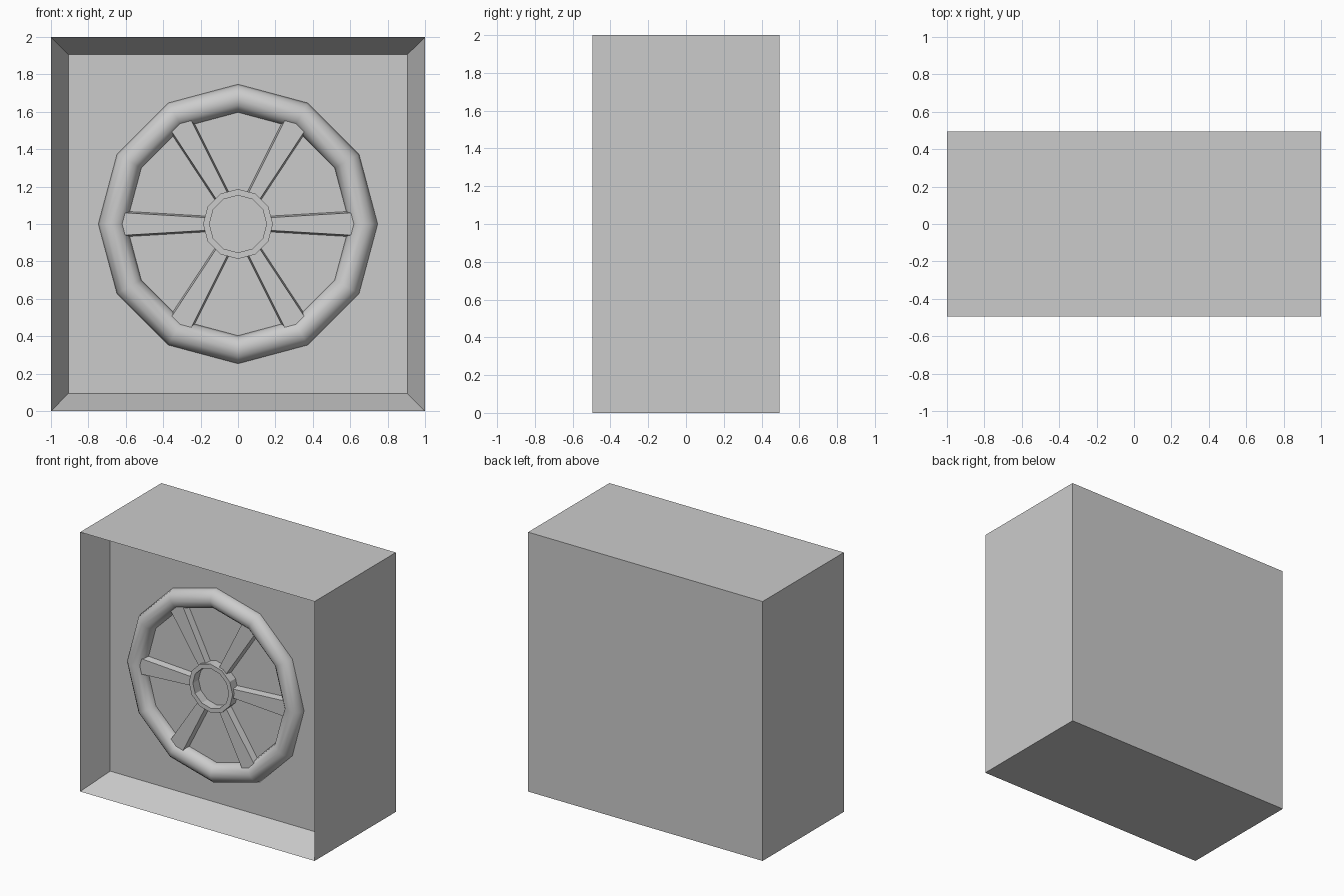
import bpy, bmesh, math
from mathutils import Matrix

cube = bpy.data.objects.get("Cube")
if cube:
    bpy.data.objects.remove(cube, do_unlink=True)

grey = bpy.data.materials.new("plain_grey")
grey.use_nodes = True
COLOR = (0.6, 0.6, 0.6, 1)
grey.diffuse_color = COLOR
grey.node_tree.nodes["Principled BSDF"].inputs["Base Color"].default_value = COLOR

HALF_DEPTH = 0.495
WALL_Y = -0.262      # back wall of the recess
RIM, TUBE = 0.672, 0.075
HUB_OUT, HUB_IN = 0.187, 0.153


def finish(name, bm):
    bmesh.ops.recalc_face_normals(bm, faces=bm.faces)
    mesh = bpy.data.meshes.new(name)
    bm.to_mesh(mesh)
    bm.free()
    mesh.materials.append(grey)
    obj = bpy.data.objects.new(name, mesh)
    bpy.context.collection.objects.link(obj)
    return obj


# Block with a square recess in its front
bm = bmesh.new()
bmesh.ops.create_cube(bm, size=2, matrix=Matrix.Translation((0, 0, 1)) @ Matrix.Diagonal((1, HALF_DEPTH, 1, 1)))
front = min(bm.faces, key=lambda f: f.calc_center_median().y)
bmesh.ops.inset_region(bm, faces=[front], thickness=0.132)
for v in front.verts:
    v.co.y = WALL_Y
finish("block", bm)


# Rings swept around the wheel axis from a closed (radius, y) profile
def ring(name, profile, sides=12):
    bm = bmesh.new()
    loops = []
    for i in range(sides):
        a = math.tau * i / sides
        loops.append([bm.verts.new((r * math.cos(a), y, 1 + r * math.sin(a))) for r, y in profile])
    n = len(profile)
    for i in range(sides):
        a, b = loops[i], loops[(i + 1) % sides]
        for j in range(n):
            k = (j + 1) % n
            bm.faces.new((a[j], a[k], b[k], b[j]))
    return finish(name, bm)


# Round-section rim half sunk in the wall
steps = [math.tau * j / 12 for j in range(12)]
rim = ring("wheel_rim", [(RIM + TUBE * math.cos(t), WALL_Y + TUBE * math.sin(t)) for t in steps])
for p in rim.data.polygons:
    p.use_smooth = True

# Open hub
HUB_Y = WALL_Y - 0.07
ring("wheel_hub", [(HUB_OUT, WALL_Y), (HUB_OUT, HUB_Y), (HUB_IN, HUB_Y), (HUB_IN, WALL_Y)])

# Six spokes that widen outwards, with slightly sloping sides
for i in range(6):
    bm = bmesh.new()
    ends = []
    for r, w in ((0.17, 0.044), (0.66, 0.073)):
        section = ((-w, 0.01), (-w + 0.01, -0.05), (w - 0.01, -0.05), (w, 0.01))
        ends.append([bm.verts.new((r, WALL_Y + y, z)) for z, y in section])
    a, b = ends
    for j in range(4):
        k = (j + 1) % 4
        bm.faces.new((a[j], a[k], b[k], b[j]))
    bm.faces.new(a)
    bm.faces.new(b)
    turn = Matrix.Translation((0, 0, 1)) @ Matrix.Rotation(math.radians(60 * i), 4, 'Y')
    bm.transform(turn)
    finish(f"spoke_{i + 1}", bm)
